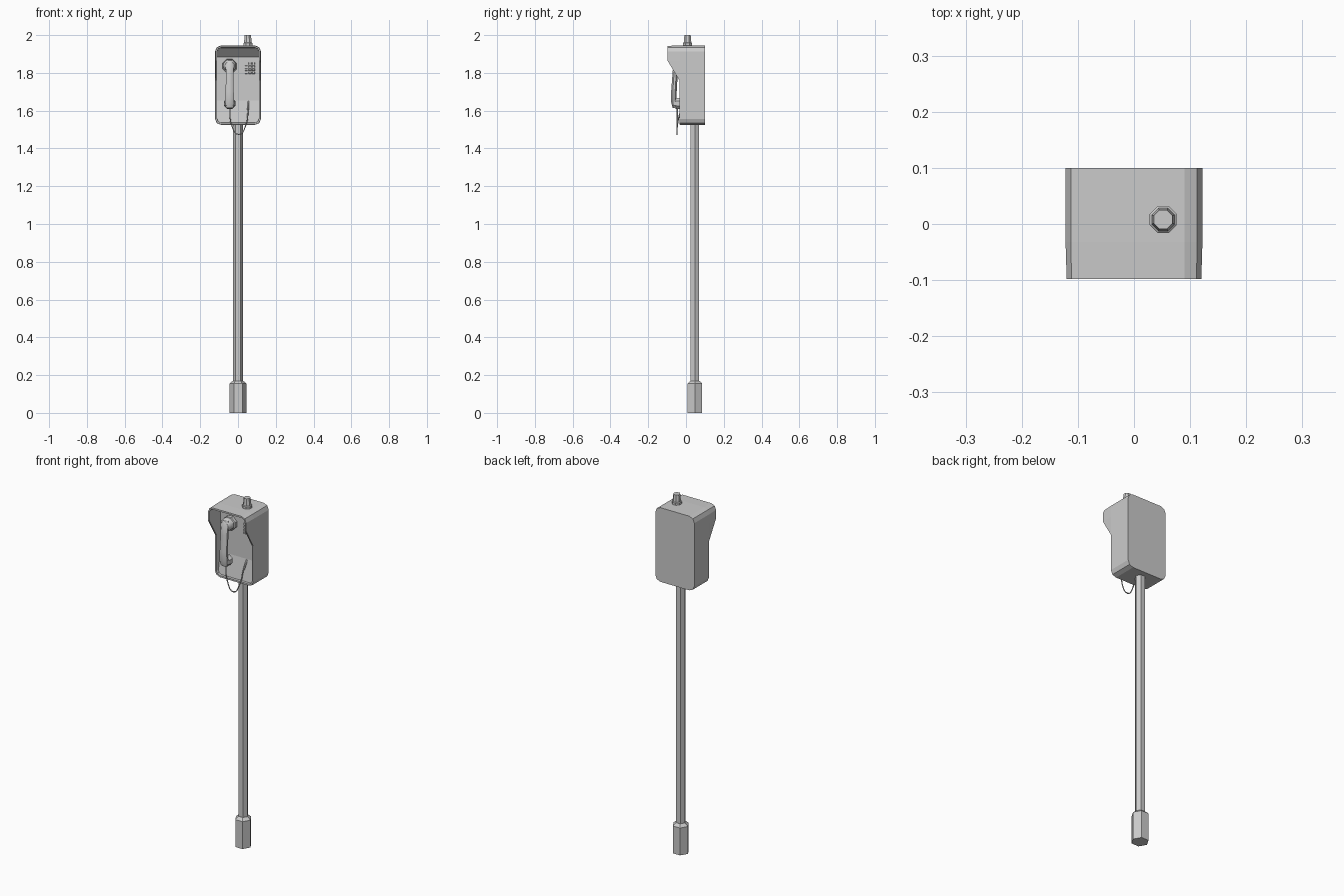
import bpy, bmesh, math
from mathutils import Vector

if "Cube" in bpy.data.objects:
    bpy.data.objects.remove(bpy.data.objects["Cube"])


def loft(name, rings, cap_start=True, cap_end=True, strip_end=False, smooth=False):
    """Skin closed rings of points into one mesh object."""
    bm = bmesh.new()
    vs = [[bm.verts.new(p) for p in r] for r in rings]
    n = len(vs[0])
    for a, b in zip(vs, vs[1:]):
        for i in range(n):
            j = (i + 1) % n
            bm.faces.new((a[i], a[j], b[j], b[i]))
    if cap_start:
        bm.faces.new(vs[0])
    if strip_end:  # last ring is mirrored: bridge right half to left half row by row
        e = vs[-1]
        for i in range(n // 2 - 1):
            bm.faces.new((e[i], e[i + 1], e[n - 2 - i], e[n - 1 - i]))
    elif cap_end:
        bm.faces.new(vs[-1])
    bmesh.ops.recalc_face_normals(bm, faces=bm.faces)
    me = bpy.data.meshes.new(name)
    bm.to_mesh(me)
    bm.free()
    ob = bpy.data.objects.new(name, me)
    bpy.context.collection.objects.link(ob)
    if smooth:
        bpy.ops.object.select_all(action='DESELECT')
        bpy.context.view_layer.objects.active = ob
        ob.select_set(True)
        bpy.ops.object.shade_smooth_by_angle(angle=math.radians(40))
    return ob


def turned(name, axis, centre, stations, n=8, phase=0.0, smooth=False):
    """Turned part: stations are (position along axis, radius)."""
    rings = []
    for t, r in stations:
        ring = []
        for i in range(n):
            a = phase + 2 * math.pi * i / n
            u, v = r * math.cos(a), r * math.sin(a)
            if axis == 'Z':
                ring.append((centre[0] + u, centre[1] + v, t))
            else:
                ring.append((centre[0] + u, t, centre[1] + v))
        rings.append(ring)
    return loft(name, rings, smooth=smooth)


def interp(z, table):
    for (z0, y0), (z1, y1) in zip(table, table[1:]):
        if z <= z1:
            return y0 + (y1 - y0) * max(0, z - z0) / (z1 - z0)
    return table[-1][1]


# Housing: rounded outline, sloped hood, open recessed front
def outline(inset, depth):
    w, zb, zt, r = 0.122 - inset, 1.525 + inset, 1.945 - inset, 0.032 - inset
    k = r * math.sqrt(0.5)
    half = [(w - r, zb), (w - r + k, zb + r - k), (w, zb + r)]
    half += [(w, z) for z in (1.655, 1.76, 1.865, 1.885)]
    half += [(w, zt - r), (w - r + k, zt - r + k), (w - r, zt)]
    pts = half + [(-x, z) for x, z in reversed(half)]
    return [(x, depth(z), z) for x, z in pts]


def front(z):
    return interp(z, [(1.5, -0.035), (1.76, -0.035), (1.865, -0.098), (1.95, -0.098)])


def recess(z):
    return interp(z, [(1.535, -0.022), (1.655, 0.0), (1.885, 0.0), (1.935, -0.05)])


loft("housing", [outline(0, lambda z: 0.1), outline(0, lambda z: -0.032),
                 outline(0.002, front), outline(0.011, front),
                 outline(0.012, recess)], strip_end=True)

# Hexagonal pole and its foot sleeve
turned("pole", 'Z', (0, 0.047), [(0.15, 0.026), (1.53, 0.026)], n=6)
turned("pole_foot", 'Z', (0, 0.047), [(0, 0.045), (0.155, 0.045), (0.17, 0.027)], n=6)

# Conduit fitting on the roof
turned("roof_fitting", 'Z', (0.052, 0.008),
       [(1.94, 0.026), (1.957, 0.026), (1.96, 0.022), (2.0, 0.018)], phase=math.pi / 8)

# Handset: cradle, two cups and a bowed handle
HX = -0.044
turned("cradle", 'Y', (HX, 1.836), [(0.002, 0.04), (-0.018, 0.04), (-0.022, 0.034)],
       phase=math.pi / 8)
turned("earpiece", 'Y', (HX, 1.838), [(-0.018, 0.028), (-0.024, 0.036), (-0.042, 0.036),
                                      (-0.060, 0.024)], phase=math.pi / 8, smooth=True)
turned("mouthpiece", 'Y', (HX, 1.638), [(-0.022, 0.026), (-0.028, 0.033), (-0.05, 0.032),
                                        (-0.068, 0.023)], phase=math.pi / 8, smooth=True)
rings = []
for z, y, wx, dy in [(1.866, -0.046, 0.018, 0.012), (1.845, -0.054, 0.023, 0.015),
                     (1.79, -0.058, 0.022, 0.015), (1.70, -0.064, 0.023, 0.016),
                     (1.645, -0.064, 0.026, 0.016), (1.615, -0.056, 0.022, 0.016)]:
    rings.append([(HX + wx * math.cos(math.pi / 8 + i * math.pi / 4),
                   y + dy * math.sin(math.pi / 8 + i * math.pi / 4), z) for i in range(8)])
loft("handset_handle", rings, smooth=True)

# Cord hanging from the mouthpiece and returning to the panel
cu = bpy.data.curves.new("cord", 'CURVE')
cu.dimensions = '3D'
cu.bevel_depth = 0.003
cu.bevel_resolution = 1
cu.resolution_u = 5
sp = cu.splines.new('BEZIER')
path = [(-0.043, -0.046, 1.615), (-0.034, -0.047, 1.525), (0.004, -0.048, 1.474),
        (0.042, -0.045, 1.525), (0.053, -0.024, 1.61), (0.055, 0.0, 1.648)]
sp.bezier_points.add(len(path) - 1)
for bp, p in zip(sp.bezier_points, path):
    bp.co = p
    bp.handle_left_type = bp.handle_right_type = 'AUTO'
cu.use_fill_caps = True
bpy.context.collection.objects.link(bpy.data.objects.new("cord", cu))

# Sleeve where the cord enters the panel
a, b = Vector((0.053, -0.024, 1.605)), Vector((0.055, 0.003, 1.65))
d = (b - a).normalized()
u = Vector((1, 0, 0)).cross(d).normalized()
v = d.cross(u)
loft("cord_sleeve", [[c + 0.005 * (u * math.cos(i * math.pi / 3) + v * math.sin(i * math.pi / 3))
                      for i in range(6)] for c in (a, b)])

# Keypad: three columns by four rows
for col in range(3):
    for row in range(4):
        x, z = 0.044 + 0.019 * col, 1.80 + 0.0165 * row
        rings = [[(x + sx * s, y, z + sz * s * 0.75) for sx, sz in
                  ((-1, -1), (1, -1), (1, 1), (-1, 1))]
                 for y, s in ((0.001, 0.0075), (-0.006, 0.006))]
        loft(f"key_{row}_{col}", rings)
